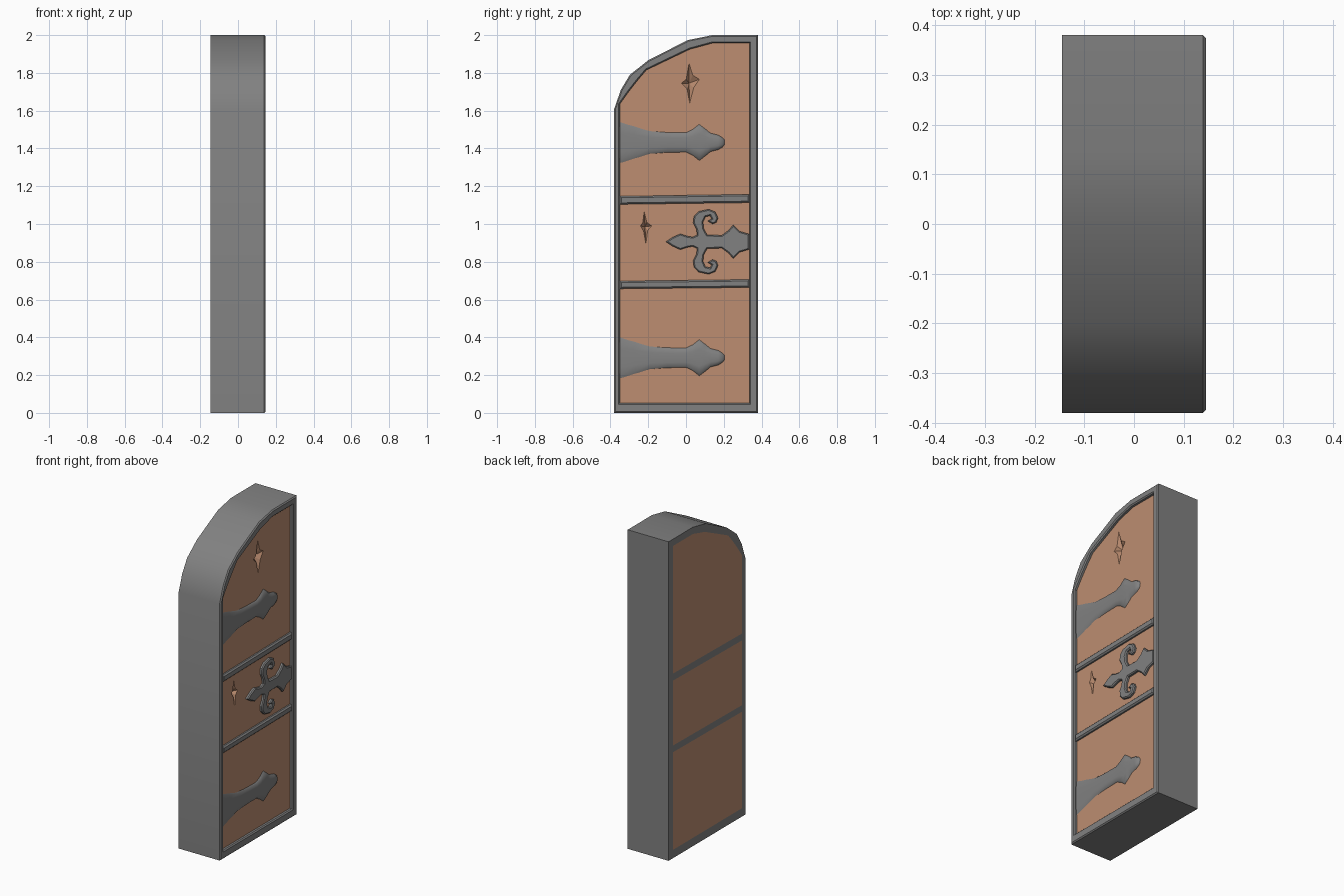
import bpy, bmesh
from math import radians

if "Cube" in bpy.data.objects:
    bpy.data.objects.remove(bpy.data.objects["Cube"])

BACK, FRONT, WOOD_X = -0.145, 0.145, 0.125


def material(name, rgb):
    m = bpy.data.materials.new(name)
    m.diffuse_color = (*rgb, 1)
    m.use_nodes = True
    m.node_tree.nodes["Principled BSDF"].inputs["Base Color"].default_value = m.diffuse_color
    return m


wood = material("wood", (0.51, 0.27, 0.165))
iron = material("iron", (0.22, 0.22, 0.22))


def finish(name, bm, mat, smooth=True):
    bmesh.ops.recalc_face_normals(bm, faces=bm.faces[:])
    mesh = bpy.data.meshes.new(name)
    bm.to_mesh(mesh)
    bm.free()
    ob = bpy.data.objects.new(name, mesh)
    bpy.context.collection.objects.link(ob)
    mesh.materials.append(mat)
    bpy.ops.object.select_all(action='DESELECT')
    ob.select_set(True)
    bpy.context.view_layer.objects.active = ob
    if smooth:
        bpy.ops.object.shade_smooth_by_angle(angle=radians(30))
    return ob


def chamfer_front(bm, x, width):
    bmesh.ops.recalc_face_normals(bm, faces=bm.faces[:])
    rim = [e for e in bm.edges if all(abs(v.co.x - x) < 1e-5 for v in e.verts)
           and e.calc_face_angle(0) > 0.5]
    bmesh.ops.bevel(bm, geom=rim, offset=width, segments=1, affect='EDGES',
                    clamp_overlap=True)


def loop_verts(bm, pts, x):
    return [bm.verts.new((x, y, z)) for y, z in pts]


def skin(bm, a, b):
    n = len(a)
    for i in range(n):
        j = (i + 1) % n
        bm.faces.new((a[i], a[j], b[j], b[i]))


def prism(name, pts, x0, x1, mat, bevel=0.0, smooth=True):
    bm = bmesh.new()
    a, b = loop_verts(bm, pts, x0), loop_verts(bm, pts, x1)
    skin(bm, a, b)
    bm.faces.new(a)
    bm.faces.new(b)
    if bevel:
        chamfer_front(bm, x1, bevel)
    return finish(name, bm, mat, smooth)


# Frame: half-arched ring
outer = [(-.38, 0), (.38, 0), (.38, 2), (.14, 2), (.01, 1.974), (-.20, 1.867),
         (-.297, 1.79), (-.345, 1.71), (-.38, 1.61)]
arch = [(.335, 1.957), (.138, 1.957), (.02, 1.925), (-.21, 1.815),
        (-.255, 1.762), (-.30, 1.705), (-.35, 1.635)]
inner = [(-.35, .052), (.335, .052)] + arch
bm = bmesh.new()
ob_, of_ = loop_verts(bm, outer, BACK), loop_verts(bm, outer, FRONT)
ib_, if_ = loop_verts(bm, inner, BACK), loop_verts(bm, inner, FRONT)
for a, b in ((ob_, of_), (ib_, if_), (ob_, ib_), (of_, if_)):
    skin(bm, a, b)
chamfer_front(bm, FRONT, 0.008)
finish("frame", bm, iron)

# Cross bars, slightly tilted
L, R = -.35, .335
bars = {"lower_bar": (.657, .664, .698, .706), "upper_bar": (1.104, 1.113, 1.147, 1.157)}
for name, (bl, br, tl, tr) in bars.items():
    prism(name, [(L, bl), (R, br), (R, tr), (L, tl)], BACK, 0.142, iron, 0.008)

# Wooden panels between the bars
prism("lower_panel", [(L, .052), (R, .052), (R, .664), (L, .657)], BACK, WOOD_X, wood, smooth=False)
middle = prism("middle_panel", [(L, .698), (R, .706), (R, 1.113), (L, 1.104)],
               BACK, WOOD_X, wood, smooth=False)
upper = prism("upper_panel", [(L, 1.147), (R, 1.157)] + arch, BACK, WOOD_X, wood, smooth=False)


# Star-shaped gouges cut into the wood
def gouge(panel, pts, centre):
    bm = bmesh.new()
    rim = loop_verts(bm, pts, WOOD_X + 0.002)
    tip = bm.verts.new((WOOD_X - 0.035, *centre))
    bm.faces.new(rim)
    for i in range(len(rim)):
        bm.faces.new((rim[i], rim[(i + 1) % len(rim)], tip))
    cutter = finish("gouge_cutter", bm, wood, False)
    cutter.hide_render = True
    mod = panel.modifiers.new("gouge", 'BOOLEAN')
    mod.operation, mod.solver, mod.object = 'DIFFERENCE', 'EXACT', cutter
    bpy.context.view_layer.objects.active = panel
    bpy.ops.object.modifier_apply(modifier=mod.name)
    bpy.data.objects.remove(cutter)


gouge(upper, [(.016, 1.857), (.037, 1.79), (.074, 1.767), (.042, 1.72), (.02, 1.634),
              (.005, 1.713), (-.027, 1.745), (0, 1.767)], (.016, 1.745))
gouge(middle, [(-.222, 1.07), (-.207, 1.01), (-.18, .99), (-.202, .965), (-.212, .89),
               (-.225, .96), (-.242, .99), (-.229, 1.01)], (-.217, .985))

# Strap hinges: domed, smooth strips (y, half width, height)
stations = [(-.355, .117, .007), (-.27, .088, .009), (-.19, .062, .011), (-.10, .055, .013),
            (0, .053, .015), (.035, .07, .016), (.07, .098, .017), (.10, .075, .018),
            (.13, .05, .018), (.17, .04, .018), (.193, .026, .016), (.205, .012, 0)]
section = [(-1, 0), (-.85, .7), (-.45, .92), (0, 1), (.45, .92), (.85, .7), (1, 0)]


def strap(name, zc):
    bm = bmesh.new()
    rows = [[bm.verts.new((WOOD_X - .002 + h * f, y, zc + w * t)) for t, f in section]
            for y, w, h in stations]
    for a, b in zip(rows, rows[1:]):
        for i in range(len(section) - 1):
            bm.faces.new((a[i], a[i + 1], b[i + 1], b[i]))
    # closed underside
    bm.faces.new([r[0] for r in rows] + [r[-1] for r in reversed(rows)])
    ob = finish(name, bm, iron, False)
    bpy.ops.object.shade_smooth_by_angle(angle=radians(60))
    return ob


strap("upper_strap_hinge", 1.432)
strap("lower_strap_hinge", 0.292)

# Ornamental lock plate: half outline mirrored about its axis
axis = 0.906
half = [(-.07, .024), (-.03, .042), (.005, .030), (.035, .025), (.058, .035), (.056, .065),
        (.038, .100), (.042, .135), (.066, .160), (.12, .172), (.155, .158), (.17, .125),
        (.160, .102), (.14, .094), (.115, .110), (.135, .122), (.128, .138), (.103, .132),
        (.090, .105), (.094, .070), (.112, .036), (.19, .034), (.225, .060), (.25, .089),
        (.285, .055), (.335, .040)]
plate = ([(-.106, axis)] + [(y, axis + d) for y, d in half]
         + [(y, axis - d) for y, d in reversed(half)])
prism("lock_plate", plate, WOOD_X - .005, 0.142, iron, 0.006)
